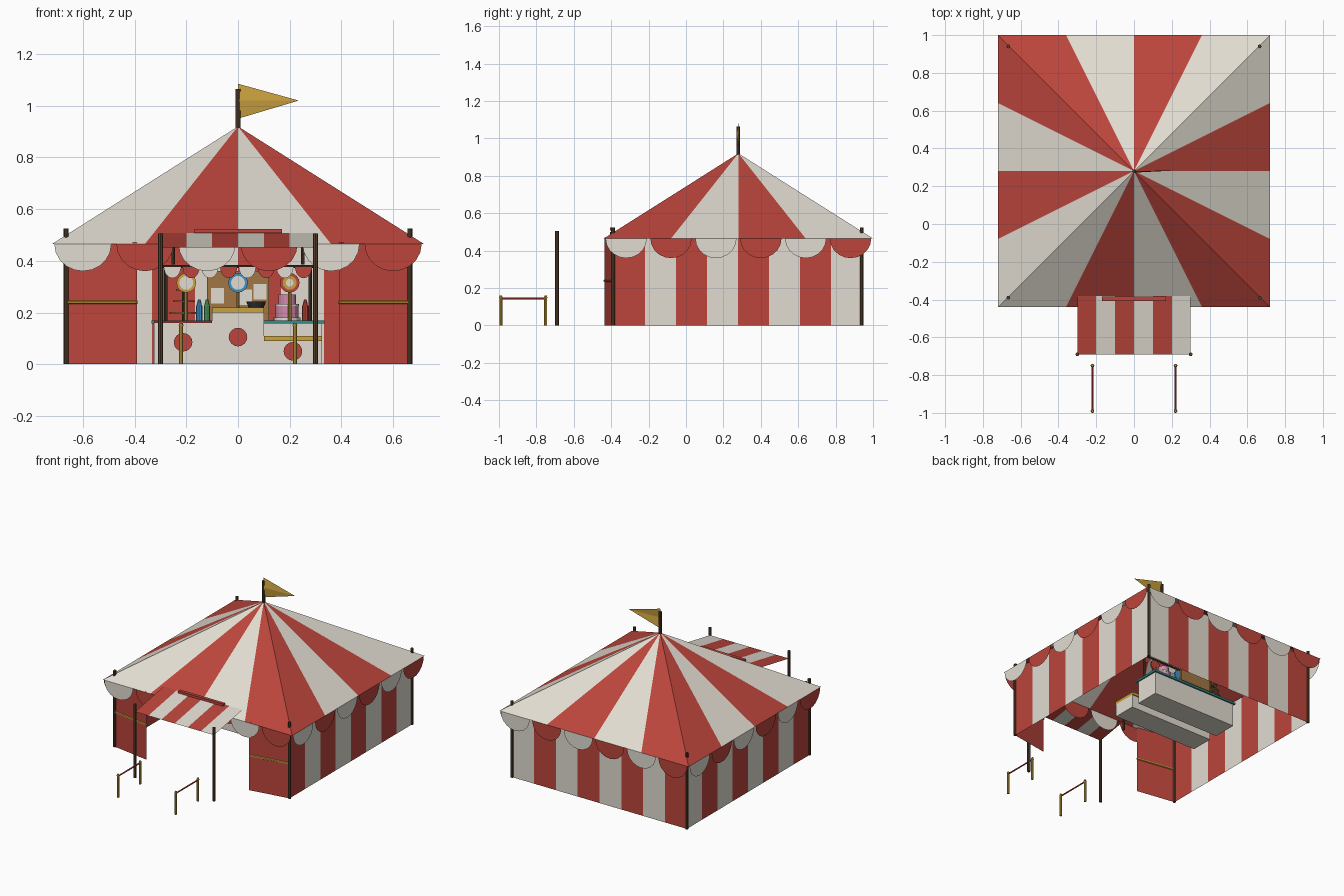
import bpy, bmesh
from math import sin, cos, pi
from mathutils import Vector, Matrix

if "Cube" in bpy.data.objects:
    bpy.data.objects.remove(bpy.data.objects["Cube"])

COL = dict(red=(.50, .06, .045, 1), white=(.76, .72, .64, 1), gold=(.60, .36, .05, 1),
           wood=(.09, .05, .025, 1), teal=(.03, .28, .27, 1), brown=(.36, .18, .06, 1),
           blue=(.05, .30, .60, 1), pink=(.65, .25, .42, 1), green=(.10, .40, .15, 1),
           dark=(.03, .03, .03, 1))
MATS = {}
for k, c in COL.items():
    MATS[k] = bpy.data.materials.new(k)
    MATS[k].diffuse_color = c


def finish(name, bm, mats):
    me = bpy.data.meshes.new(name)
    bm.to_mesh(me)
    bm.free()
    for m in mats:
        me.materials.append(MATS[m])
    ob = bpy.data.objects.new(name, me)
    bpy.context.collection.objects.link(ob)
    return ob


def sheet(name, polys, mats=('white', 'red')):
    """polys: list of (points, material index)"""
    bm = bmesh.new()
    for pts, mi in polys:
        bm.faces.new([bm.verts.new(p) for p in pts]).material_index = mi
    bmesh.ops.remove_doubles(bm, verts=bm.verts, dist=1e-5)
    return finish(name, bm, mats)


def box(name, x0, x1, y0, y1, z0, z1, mat):
    bm = bmesh.new()
    m = Matrix.Translation(((x0 + x1) / 2, (y0 + y1) / 2, (z0 + z1) / 2)) @ \
        Matrix.Diagonal((x1 - x0, y1 - y0, z1 - z0, 1))
    bmesh.ops.create_cube(bm, size=1, matrix=m)
    return finish(name, bm, [mat])


def rod(name, a, b, r, mat, n=8, r2=None):
    a, b = Vector(a), Vector(b)
    m = Matrix.Translation((a + b) / 2) @ (b - a).to_track_quat('Z', 'Y').to_matrix().to_4x4()
    bm = bmesh.new()
    bmesh.ops.create_cone(bm, cap_ends=True, segments=n, radius1=r,
                          radius2=r if r2 is None else r2, depth=(b - a).length, matrix=m)
    return finish(name, bm, [mat])


def scallops(name, a, b, count, depth, first, fill=.92):
    a, b = Vector(a), Vector(b)
    step = (b - a) / count
    polys = []
    for i in range(count):
        c = a + step * (i + .5)
        pts = [c - step * fill / 2 * cos(pi * k / 10) - Vector((0, 0, depth * sin(pi * k / 10)))
               for k in range(11)]
        polys.append((pts, (i + first) % 2))
    return sheet(name, polys)


def stripes(name, a, b, top_a, top_b, count, first):
    a, b, ta, tb = map(Vector, (a, b, top_a, top_b))
    return sheet(name, [([a.lerp(b, i / count), a.lerp(b, (i + 1) / count),
                          ta.lerp(tb, (i + 1) / count), ta.lerp(tb, i / count)], (i + first) % 2)
                        for i in range(count)])


# Main roof: four slopes, four stripes each
CY, H, EAVE, R = .28, .92, .465, .72
apex = Vector((0, CY, H))
corners = [Vector((sx * R, CY + sy * R, EAVE)) for sx, sy in ((-1, -1), (1, -1), (1, 1), (-1, 1))]
polys = []
for s in range(4):
    a, b = corners[s], corners[(s + 1) % 4]
    for i in range(4):
        polys.append(([a.lerp(b, i / 4), a.lerp(b, (i + 1) / 4), apex], (i + s) % 2))
sheet('tent_roof', polys)

# Scalloped edge below the roof
for s, n in enumerate(('front', 'right', 'back', 'left')):
    scallops(n + '_valance', corners[s], corners[(s + 1) % 4], 6, .105, 0)

# Striped walls
W, F, B, T = .665, -.385, .94, .48
for sx, n in ((1, 'right'), (-1, 'left')):
    stripes(n + '_wall', (sx * W, F, 0), (sx * W, B, 0), (sx * W, F, T), (sx * W, B, T), 8, 1)
stripes('back_wall', (-W, B, 0), (W, B, 0), (-W, B, T), (W, B, T), 8, 1)

# Open entrance flaps with gold trim, corner poles, canopy posts, rope barriers
for sx, n in ((-1, 'left'), (1, 'right')):
    o, i = (sx * W, -.39), (sx * .39, -.435)
    sheet(n + '_flap', [([(*o, 0), (*i, 0), (*i, T - .01), (*o, T - .01)], 1)])
    rod(n + '_flap_trim', (*o, .24), (*i, .24), .007, 'gold', 6)
    rod(n + '_front_pole', (sx * W, -.39, 0), (sx * W, -.39, .525), .01, 'wood')
    rod(n + '_back_pole', (sx * W, B, 0), (sx * W, B, .525), .01, 'wood')
    rod(n + '_canopy_post', (sx * .3, -.69, 0), (sx * .3, -.69, .505), .01, 'wood')
    rod(n + '_canopy_hanger', (sx * .25, -.40, .385), (sx * .25, -.40, .50), .007, 'wood')
    for y in (-.99, -.75):
        rod(n + '_barrier_post', (sx * .22, y, 0), (sx * .22, y, .15), .008, 'gold')
        rod(n + '_barrier_knob', (sx * .22, y, .148), (sx * .22, y, .16), .010, 'gold', 8, .006)
    rod(n + '_barrier_rope', (sx * .22, -.99, .145), (sx * .22, -.75, .145), .005, 'red', 6)

# Entrance canopy
stripes('entrance_canopy', (-.3, -.69, .452), (.3, -.69, .452), (-.3, -.38, .508), (.3, -.38, .508), 6, 1)
box('canopy_bar', -.17, .17, -.407, -.385, .507, .523, 'red')

# Mast and pennant with a soft fold
rod('mast', (0, CY, .86), (0, CY, 1.065), .01, 'wood')
sheet('pennant', [([(0, CY, 1.085), (0, CY - .008, 1.02), (.235, CY + .004, 1.02)], 0),
                  ([(0, CY - .008, 1.02), (0, CY, .95), (.235, CY + .004, 1.02)], 0)], ('gold',))

# Stepped front counter with round red badges
for n, x0, x1, h, top, r in (('left', -.325, -.1, .16, 'red', .036),
                             ('middle', -.1, .1, .20, 'gold', .036),
                             ('right', .1, .325, .09, 'gold', .036)):
    box(n + '_counter', x0, x1, .21, .37, 0, h, 'white')
    box(n + '_counter_top', x0, x1, .203, .377, h, h + .02 if top == 'gold' else h + .008, top)
    c = (x0 + x1) / 2
    rod(n + '_badge', (c, .204, h * .5 + .005), (c, .212, h * .5 + .005), r, 'red', 16)

# Back counter with teal top
box('back_counter', -.325, .325, .43, .60, 0, .157, 'white')
box('back_counter_top', -.335, .335, .42, .61, .157, .17, 'teal')

# Backboard with paper notes
box('backboard', -.12, .12, .60, .615, .17, .36, 'brown')
for x, z in ((-.08, .265), (.03, .26), (.085, .28)):
    box('paper_note', x - .025, x + .025, .596, .601, z - .03, z + .03, 'white')

# Inner rail with small scallops
scallops('inner_valance', (-.29, .42, .378), (.29, .42, .378), 8, .045, 0)
rod('inner_rail', (-.29, .425, .378), (.29, .425, .378), .006, 'wood')
for x in (-.28, .28):
    rod('inner_rail_post', (x, .435, .165), (x, .435, .378), .007, 'wood')

# Round targets on stands
for x, c1, c2, base in ((-.2, 'gold', 'white', .17), (0, 'blue', 'white', .2), (.2, 'red', 'gold', .17)):
    rod('target_stand', (x, .46, base - .03), (x, .46, .30), .006, 'gold')
    rod('target_outer', (x, .445, .315), (x, .455, .315), .038, c1, 16)
    rod('target_ring', (x, .44, .315), (x, .446, .315), .027, c2, 16)
    rod('target_centre', (x, .436, .315), (x, .441, .315), .015, 'white', 16)

# Tiered pink stack, bottles, trays and a dish
for r, z0, z1, m in ((.052, .17, .18, 'white'), (.044, .18, .225, 'pink'),
                     (.046, .225, .233, 'white'), (.034, .233, .27, 'pink')):
    rod('tier_stack', (.19, .52, z0), (.19, .52, z1), r, m, 16)
for x, m in ((-.15, 'blue'), (-.12, 'green'), (.26, 'red')):
    rod('bottle', (x, .50, .17), (x, .50, .225), .012, m)
    rod('bottle_neck', (x, .50, .225), (x, .50, .25), .011, m, 8, .005)
rod('tray_stem', (-.21, .53, .17), (-.21, .53, .29), .007, 'wood')
for z, r in ((.195, .055), (.24, .042), (.285, .03)):
    rod('tray', (-.21, .53, z), (-.21, .53, z + .007), r, 'brown', 12)
rod('dish', (.07, .29, .22), (.07, .29, .243), .03, 'dark', 12, .038)

for m in bpy.data.materials:
    if m.users and not m.is_grease_pencil:
        m.use_nodes = True
        m.node_tree.nodes["Principled BSDF"].inputs["Base Color"].default_value = m.diffuse_color
